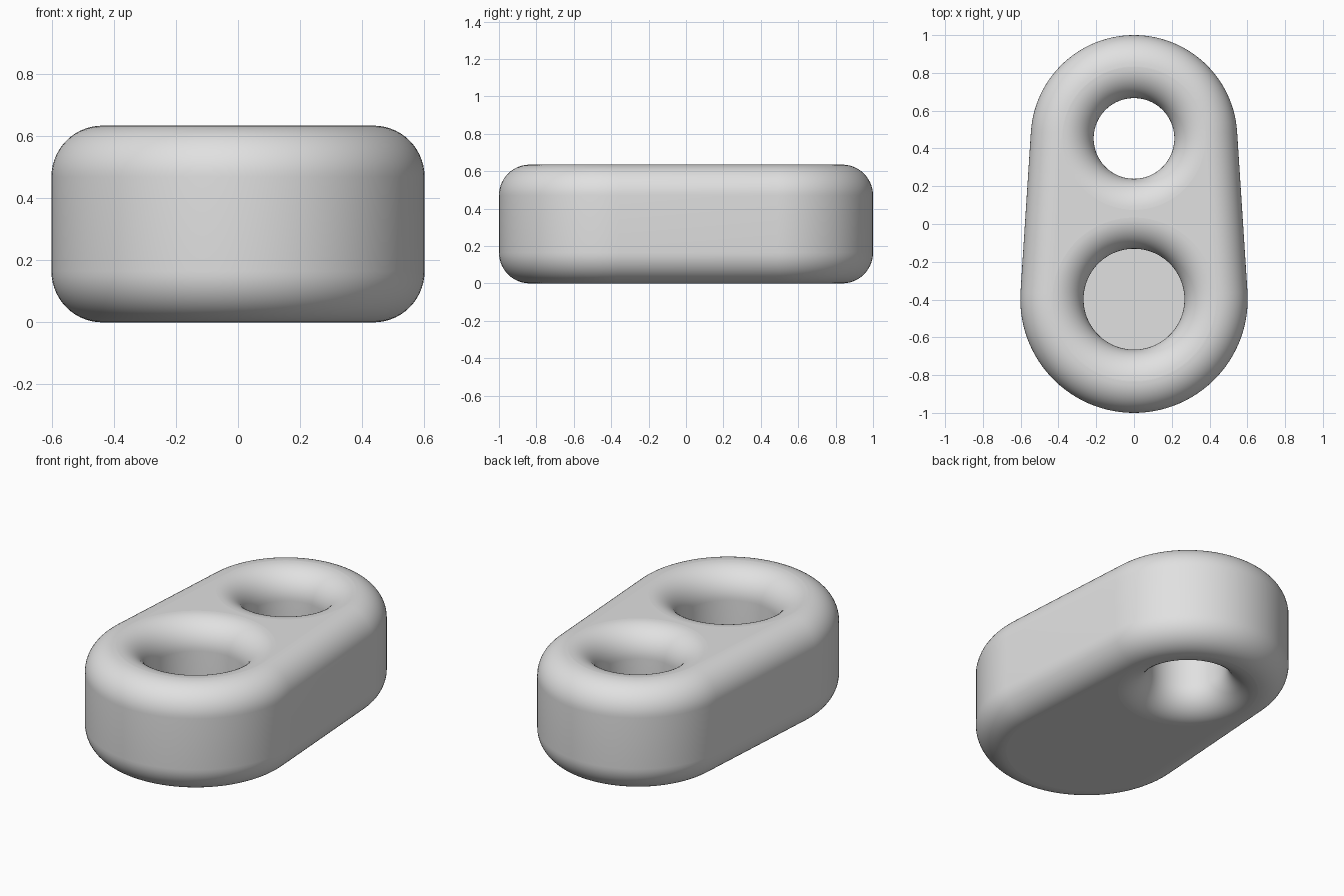
import bpy
import bmesh
from math import sin, cos, pi, asin

cube = bpy.data.objects.get("Cube")
if cube:
    bpy.data.objects.remove(cube, do_unlink=True)

HEIGHT = 0.635
FILLET = 0.165
FLOOR = 0.15
FRONT_Y, FRONT_R = -0.398, 0.602
BACK_Y, BACK_R = 0.453, 0.547
POCKET_R, HOLE_R = 0.267, 0.2135
STEPS = 14
ARC = 56

bm = bmesh.new()


def arc(y, r, start, end, z, count):
    return [(r * cos(start + (end - start) * i / count),
             y + r * sin(start + (end - start) * i / count), z)
            for i in range(count + 1)]


def outline(inset, z):
    """Two round ends joined by tangent sides, moved in by inset."""
    tilt = asin((FRONT_R - BACK_R) / (BACK_Y - FRONT_Y))
    return (arc(BACK_Y, BACK_R - inset, tilt, pi - tilt, z, ARC)
            + arc(FRONT_Y, FRONT_R - inset, pi - tilt, 2 * pi + tilt, z, ARC))


def circle(y, r, z):
    return arc(y, r, 0, 2 * pi, z, 2 * ARC)[:-1]


def skin(rings):
    """Bridge rings with smooth quads; return the first and last edge loops."""
    rows = [[bm.verts.new(p) for p in ring] for ring in rings]
    n = len(rows[0])
    for low, high in zip(rows, rows[1:]):
        for i in range(n):
            j = (i + 1) % n
            bm.faces.new((low[i], low[j], high[j], high[i])).smooth = True
    return [[bm.edges.get((row[i], row[(i + 1) % n])) for i in range(n)]
            for row in (rows[0], rows[-1])]


def rounding(top):
    """Inset and height along a quarter round, from bottom to top."""
    pairs = []
    for i in range(STEPS + 1):
        a = pi / 2 * i / STEPS
        if top:
            pairs.append((FILLET * (1 - cos(a)), HEIGHT - FILLET * (1 - sin(a))))
        else:
            pairs.append((FILLET * (1 - sin(a)), FILLET * (1 - cos(a))))
    return pairs


# Rounded outer wall
outer_bottom, outer_top = skin([outline(d, z) for d, z in rounding(False) + rounding(True)])

# Through hole, flared at both ends
hole_bottom, hole_top = skin([circle(BACK_Y, HOLE_R + d, z)
                              for d, z in rounding(False) + rounding(True)])

# Blind pocket, flared at the top only
pocket_floor, pocket_top = skin([circle(FRONT_Y, POCKET_R + d, z)
                                 for d, z in [(0, FLOOR)] + rounding(True)])

# Flat top, underside and pocket floor
for loops in (outer_top + hole_top + pocket_top, outer_bottom + hole_bottom, pocket_floor):
    bmesh.ops.triangle_fill(bm, edges=loops, use_beauty=True)

bmesh.ops.recalc_face_normals(bm, faces=bm.faces[:])
mesh = bpy.data.meshes.new("rounded_link")
bm.to_mesh(mesh)
bm.free()
link = bpy.data.objects.new("rounded_link", mesh)
bpy.context.collection.objects.link(link)

# Plain light grey
grey = bpy.data.materials.new("light_grey")
grey.use_nodes = True
colour = (0.75, 0.75, 0.75, 1)
grey.diffuse_color = colour
grey.node_tree.nodes["Principled BSDF"].inputs["Base Color"].default_value = colour
mesh.materials.append(grey)
